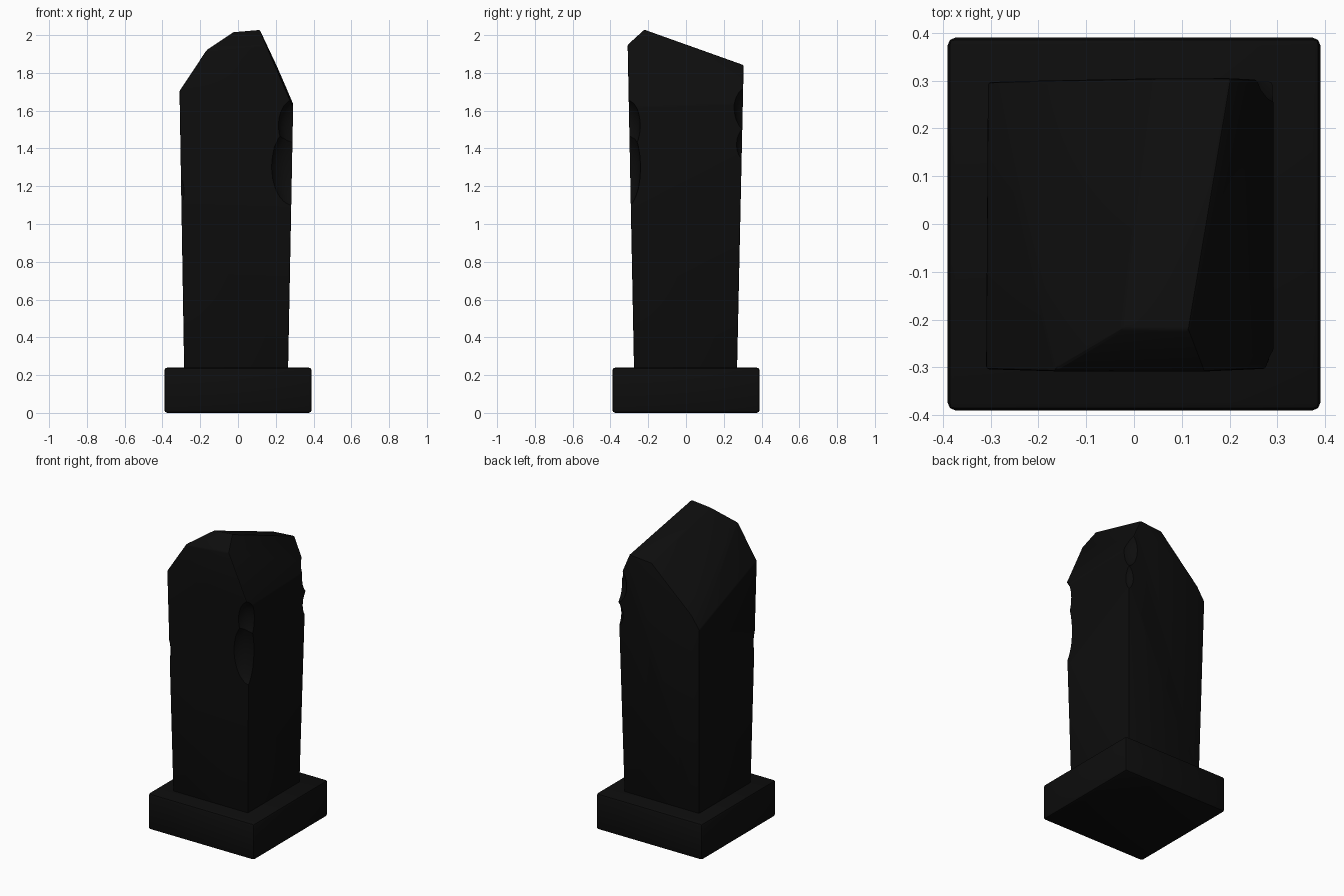
import bpy, bmesh
from math import radians
from mathutils import Vector

cube = bpy.data.objects.get("Cube")
if cube:
    bpy.data.objects.remove(cube, do_unlink=True)

# Single dark stone colour
stone = bpy.data.materials.new("black_stone")
stone.use_nodes = True
color = (0.004, 0.004, 0.004, 1)
stone.diffuse_color = color
stone.node_tree.nodes["Principled BSDF"].inputs["Base Color"].default_value = color


def make_object(name, bm):
    bmesh.ops.recalc_face_normals(bm, faces=bm.faces[:])
    mesh = bpy.data.meshes.new(name)
    bm.to_mesh(mesh)
    bm.free()
    mesh.materials.append(stone)
    obj = bpy.data.objects.new(name, mesh)
    bpy.context.collection.objects.link(obj)
    return obj


def block(low, high, z0, z1):
    """Tapered box; low and high are (x0, x1, y0, y1)."""
    bm = bmesh.new()
    rings = []
    for (x0, x1, y0, y1), z in ((low, z0), (high, z1)):
        rings.append([bm.verts.new((x, y, z)) for x, y in
                      ((x0, y0), (x1, y0), (x1, y1), (x0, y1))])
    a, b = rings
    bm.faces.new(a[::-1])
    bm.faces.new(b)
    for i in range(4):
        j = (i + 1) % 4
        bm.faces.new((a[i], a[j], b[j], b[i]))
    return bm


def cut_above(bm, point, slope_x, slope_y):
    """Slice off everything above a sloping plane and close the cut."""
    geom = bm.verts[:] + bm.edges[:] + bm.faces[:]
    cut = bmesh.ops.bisect_plane(bm, geom=geom, plane_co=Vector(point),
                                 plane_no=Vector((-slope_x, -slope_y, 1)).normalized(),
                                 clear_outer=True)
    edges = [e for e in cut["geom_cut"] if isinstance(e, bmesh.types.BMEdge)]
    bmesh.ops.holes_fill(bm, edges=edges, sides=0)


def apply(obj, modifier):
    bpy.ops.object.select_all(action='DESELECT')
    bpy.context.view_layer.objects.active = obj
    obj.select_set(True)
    bpy.ops.object.modifier_apply(modifier=modifier.name)


def soften(obj, width):
    mod = obj.modifiers.new("soft_edges", 'BEVEL')
    mod.width = width
    mod.segments = 2
    mod.limit_method = 'ANGLE'
    mod.angle_limit = radians(20)
    apply(obj, mod)


# Square plinth
half = (-0.39, 0.39, -0.39, 0.39)
plinth = make_object("plinth", block(half, half, 0, 0.24))
soften(plinth, 0.016)

# Flared shaft with a broken, sloping top
bm = block((-0.285, 0.265, -0.275, 0.27), (-0.317, 0.302, -0.313, 0.312), 0.22, 2.15)
cut_above(bm, (0.03, -0.16, 2.0), 0.08, -0.37)      # gentle slope to the back
cut_above(bm, (-0.06, -0.2, 1.975), 0.95, -0.48)    # long slope to the side
cut_above(bm, (-0.23, -0.29, 1.82), 1.5, -0.4)      # outer shoulder
cut_above(bm, (0.13, -0.2, 1.995), -2.3, 0.03)      # steep slope
cut_above(bm, (0.0, -0.25, 1.99), 0.1, 0.95)        # front lip
shaft = make_object("shaft", bm)
soften(shaft, 0.014)

# Chips knocked out of the corners: centre, radii
chips = [
    ((0.29, -0.325, 1.30), (0.12, 0.085, 0.22)),
    ((0.31, -0.32, 1.52), (0.10, 0.08, 0.15)),
    ((0.32, 0.34, 1.42), (0.08, 0.08, 0.11)),
    ((0.32, 0.35, 1.62), (0.11, 0.10, 0.15)),
    ((-0.33, -0.325, 1.17), (0.055, 0.055, 0.12)),
]
for centre, radii in chips:
    bm = bmesh.new()
    bmesh.ops.create_icosphere(bm, subdivisions=3, radius=1)
    for v in bm.verts:
        v.co = Vector(c + p * r for c, p, r in zip(centre, v.co, radii))
    cutter = make_object("chip_cutter", bm)
    cutter.hide_render = True
    mod = shaft.modifiers.new("chip", 'BOOLEAN')
    mod.operation = 'DIFFERENCE'
    mod.solver = 'EXACT'
    mod.object = cutter
    apply(shaft, mod)
    bpy.data.objects.remove(cutter, do_unlink=True)

# Smooth shading with crisp edges
for obj in (plinth, shaft):
    bpy.ops.object.select_all(action='DESELECT')
    bpy.context.view_layer.objects.active = obj
    obj.select_set(True)
    bpy.ops.object.shade_smooth_by_angle(angle=radians(30))
